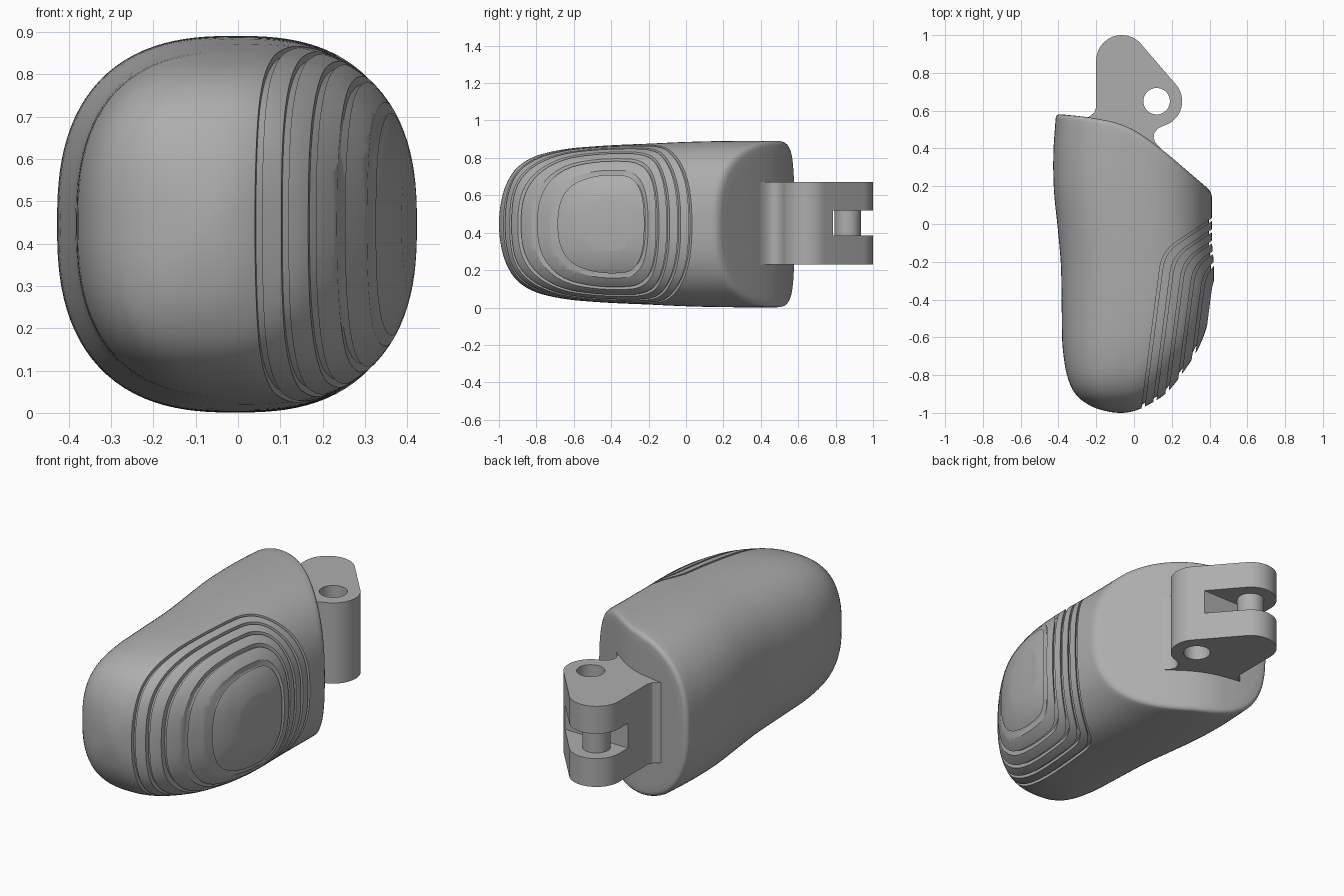
import bpy, bmesh
from math import sin, cos, pi, radians
from mathutils import Vector

if "Cube" in bpy.data.objects:
    bpy.data.objects.remove(bpy.data.objects["Cube"])

grey = bpy.data.materials.new("plain grey")
grey.use_nodes = True
tint = (0.42, 0.42, 0.42, 1)
grey.diffuse_color = tint
grey.node_tree.nodes["Principled BSDF"].inputs["Base Color"].default_value = tint

MID = 0.446       # height of the horizontal symmetry plane
SIDES = 112
STEPS = 4

# Body sections from tip to back: y, left edge x, right edge x, half height
SECTIONS = [Vector(s) for s in (
    (-1, -.07, -.07, 0), (-.99, -.15, .0, .11), (-.96, -.235, .07, .215),
    (-.9, -.31, .165, .305), (-.8, -.355, .25, .365), (-.65, -.378, .345, .4),
    (-.5, -.382, .397, .415), (-.35, -.384, .42, .424), (-.2, -.388, .422, .43),
    (0, -.405, .414, .438), (.2, -.424, .412, .443), (.4, -.427, .412, .445),
    (.6, -.415, .412, .445))]

# Outline of the back face in plan
BACK = [(-.5, .59), (-.41, .583), (-.25, .567), (-.1, .54), (0, .5),
        (.1, .432), (.2, .352), (.5, .095)]


def back(x):
    for (xa, ya), (xb, yb) in zip(BACK, BACK[1:]):
        if x <= xb:
            return ya + (yb - ya) * (x - xa) / (xb - xa)
    return BACK[-1][1]


def soft_back(x, w=.04):
    return sum(back(x + w * k / 3) for k in range(-3, 4)) / 7


def spline(rows):
    first = 2 * rows[0] - rows[1]
    first[0] = rows[1][0]
    pts = [first] + rows + [2 * rows[-1] - rows[-2]]
    out = []
    for a, b, c, d in zip(pts, pts[1:], pts[2:], pts[3:]):
        for i in range(STEPS):
            t = i / STEPS
            out.append(b + t / 2 * (c - a + t * (2 * a - 5 * b + 4 * c - d
                                                 + t * (3 * (b - c) + d - a))))
    return out + [rows[-1]]


def finish(name, bm, smooth=True):
    bmesh.ops.recalc_face_normals(bm, faces=bm.faces)
    mesh = bpy.data.meshes.new(name)
    bm.to_mesh(mesh)
    bm.free()
    ob = bpy.data.objects.new(name, mesh)
    bpy.context.collection.objects.link(ob)
    mesh.materials.append(grey)
    return ob


def cut(ob, tool):
    mod = ob.modifiers.new("cut", "BOOLEAN")
    mod.operation, mod.solver, mod.object = "DIFFERENCE", "EXACT", tool
    bpy.context.view_layer.objects.active = ob
    bpy.ops.object.modifier_apply(modifier=mod.name)
    bpy.data.objects.remove(tool)


def shade(ob, angle=30):
    bpy.ops.object.select_all(action="DESELECT")
    ob.select_set(True)
    bpy.context.view_layer.objects.active = ob
    bpy.ops.object.shade_smooth_by_angle(angle=radians(angle))


def prism(bm, outline, low, high):
    rings = [[bm.verts.new((x, y, z)) for x, y in outline] for z in (low, high)]
    for ring in rings:
        bm.faces.new(ring)
    for i in range(len(outline)):
        a, b = rings[0][i - 1], rings[0][i]
        bm.faces.new((a, b, rings[1][i], rings[1][i - 1]))


def arc(cx, cy, r, start, end, n=24):
    angles = [radians(start + (end - start) * i / n) for i in range(n + 1)]
    return [(cx + r * cos(a), cy + r * sin(a)) for a in angles]


def section(row, scale=1):
    _, left, right, half = row
    for i in range(SIDES):
        c, s = cos(2 * pi * i / SIDES), sin(2 * pi * i / SIDES)
        r = scale * (abs(c) ** 2.55 + abs(s) ** 2.55) ** (-1 / 2.55)
        yield (left + right) / 2 + r * c * (right - left) / 2, MID + r * s * half


def make_body(name, shrink=0):
    bm = bmesh.new()
    rim = .025
    rings = []
    rows = spline(SECTIONS)
    for row in rows[1:]:
        t = max(0, (row[0] + .2) / .8)
        rings.append([(x, row[0] + t * (soft_back(x) - rim - .6), z)
                      for x, z in section(row)])
    # rounded rim, then the back face
    for a in (22, 45, 67, 90):
        a = radians(a)
        rings.append([(x, soft_back(x) - rim * (1 - sin(a)), z) for x, z in
                      section(rows[-1], 1 - rim * (1 - cos(a)) / .43)])
    for i in range(11, 0, -1):
        rings.append([(x, soft_back(x), z) for x, z in section(rows[-1], i * .078)])
    rings = [[bm.verts.new(p) for p in ring] for ring in rings]
    tip = bm.verts.new((rows[0][1], rows[0][0], MID))
    mid_x = (rows[-1][1] + rows[-1][2]) / 2
    centre = bm.verts.new((mid_x, soft_back(mid_x), MID))
    for i in range(SIDES):
        bm.faces.new((tip, rings[0][i - 1], rings[0][i]))
        bm.faces.new((centre, rings[-1][i], rings[-1][i - 1]))
        for a, b in zip(rings, rings[1:]):
            bm.faces.new((a[i - 1], b[i - 1], b[i], a[i]))
    bmesh.ops.recalc_face_normals(bm, faces=bm.faces)
    bm.normal_update()
    moves = [(v, v.normal * shrink) for v in bm.verts]
    for v, move in moves:
        v.co -= move
    return finish(name, bm)


def groove_path(k):
    corner = Vector((.148 + .055 * k, -.145 - .023 * k))
    leg_a, leg_b = Vector((-.13, -1)), Vector((.83, .555))
    p, q = corner + leg_a * .09, corner + leg_b * .09
    bend = [(1 - t) ** 2 * p + 2 * t * (1 - t) * corner + t * t * q
            for t in (i / 10 for i in range(11))]
    return [corner + leg_a] + bend + [corner + leg_b * .6]


# Fingertip body with nested grooves on the pad
body = make_body("fingertip_body")
bm = bmesh.new()
for k in range(6):
    prism(bm, groove_path(k) + groove_path(k + .27)[::-1], -.1, 1)
grooves = finish("groove_cutter", bm)
cut(grooves, make_body("groove_floor", .016))
cut(body, grooves)
shade(body)

# Hinge bracket: plan outline with two rounded lobes and fillets into the body
PIN, HOLE = (-.065, .865), (.12, .65)
outline = ([(-.2, .48), (-.27, .55), (-.235, .57), (-.21, .59), (-.2, .62)]
           + arc(*PIN, .135, 180, 41) + arc(*HOLE, .135, 41, -75)
           + [(.125, .505), (.107, .48), (.104, .455), (.115, .428), (.15, .39),
              (.1, .36)])
bm = bmesh.new()
prism(bm, outline, .23, .67)
bracket = finish("hinge_bracket", bm)

bm = bmesh.new()
prism(bm, arc(*HOLE, .07, 0, 350, 35), 0, 1)
cut(bracket, finish("hole_cutter", bm))
bm = bmesh.new()
prism(bm, [(-.5, .785), (.5, .785), (.5, 1.2), (-.5, 1.2)], .385, .52)
cut(bracket, finish("slot_cutter", bm))
shade(bracket)

# Pin across the slot
bm = bmesh.new()
prism(bm, arc(*PIN, .07, 0, 350, 35), .37, .535)
shade(finish("hinge_pin", bm))
